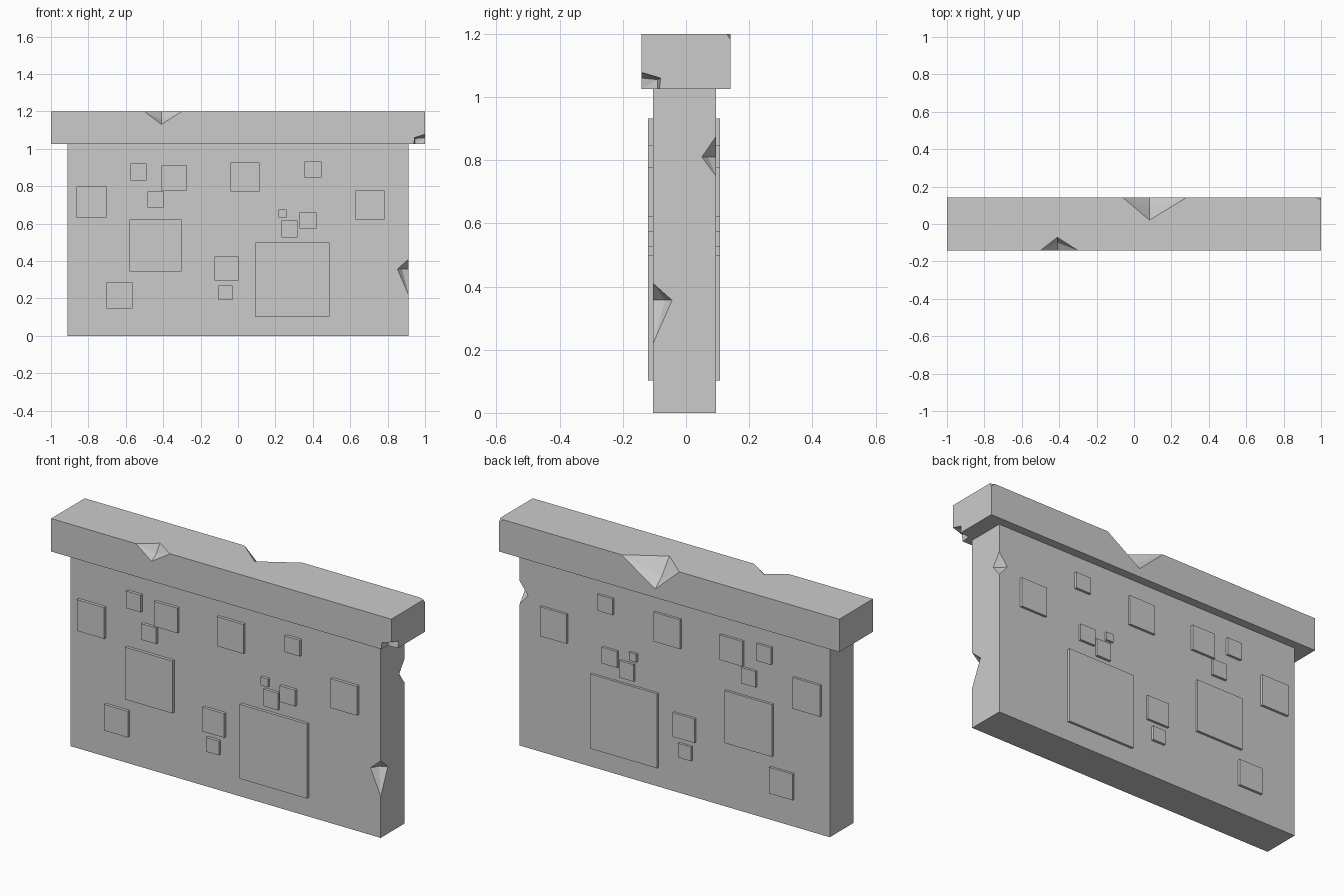
import bpy, bmesh
from mathutils import Vector

if "Cube" in bpy.data.objects:
    bpy.data.objects.remove(bpy.data.objects["Cube"])

CX, CY, Z0, Z1 = 1.0, 0.141, 1.025, 1.2        # cap half sizes and heights
BX, BF, BB = 0.912, -0.104, 0.095              # wall half width, front, back


def box(name, lo, hi):
    bm = bmesh.new()
    bmesh.ops.create_cube(bm, size=1)
    lo, hi = Vector(lo), Vector(hi)
    for v in bm.verts:
        v.co = Vector([(lo[i] + hi[i]) / 2 + v.co[i] * (hi[i] - lo[i]) for i in range(3)])
    return finish(name, bm)


def finish(name, bm):
    bmesh.ops.recalc_face_normals(bm, faces=bm.faces)
    me = bpy.data.meshes.new(name)
    bm.to_mesh(me)
    bm.free()
    ob = bpy.data.objects.new(name, me)
    bpy.context.collection.objects.link(ob)
    return ob


def chip(target, points):
    """Cut the convex hull of the points out of the target."""
    bm = bmesh.new()
    for p in points:
        bm.verts.new(p)
    res = bmesh.ops.convex_hull(bm, input=bm.verts)
    junk = {g for g in res["geom_interior"] + res["geom_unused"]
            if isinstance(g, bmesh.types.BMVert)}
    bmesh.ops.delete(bm, geom=list(junk), context='VERTS')
    cutter = finish("chip_cutter", bm)
    cutter.hide_render = True
    mod = target.modifiers.new("chip", 'BOOLEAN')
    mod.operation, mod.solver, mod.object = 'DIFFERENCE', 'EXACT', cutter
    bpy.context.view_layer.objects.active = target
    bpy.ops.object.modifier_apply(modifier=mod.name)
    bpy.data.objects.remove(cutter)


def edge_chip(target, a, b, mid, u, v, du, dv, su, sv):
    """Chip on edge a-b: u, v point into the two faces, du/dv is the dent
    depth at its deepest point and su/sv how far it spreads on each face."""
    a, b, u, v = map(Vector, (a, b, u, v))
    m = a.lerp(b, mid)
    chip(target, [a, b, m + u * su, m + v * sv, m + u * du + v * dv, m - (u + v) * 0.015])


# wall
wall = box("wall", (-BX, BF, 0), (BX, BB, Z0))
edge_chip(wall, (BX, BF, 0.22), (BX, BF, 0.41), 0.72,
          (-1, 0, 0), (0, 1, 0), 0.036, 0.038, 0.06, 0.06)
edge_chip(wall, (BX, BB, 0.75), (BX, BB, 0.875), 0.48,
          (-1, 0, 0), (0, -1, 0), 0.03, 0.025, 0.05, 0.045)

# cap
cap = box("cap", (-CX, -CY, Z0), (CX, CY, Z1))
edge_chip(cap, (-0.5, -CY, Z1), (-0.3, -CY, Z1), 0.45,
          (0, 1, 0), (0, 0, -1), 0.041, 0.045, 0.07, 0.07)
edge_chip(cap, (-0.06, CY, Z1), (0.28, CY, Z1), 0.42,
          (0, -1, 0), (0, 0, -1), 0.054, 0.085, 0.12, 0.13)
# broken cap corners
chip(cap, [(1.01, -CY - .01, Z0 - .01), (0.94, -CY, Z0), (1, -0.085, Z0), (1, -CY, 1.078),
           (0.945, -0.09, Z0), (0.945, -CY, 1.06), (1, -0.08, 1.06), (0.945, -0.09, 1.055)])
chip(cap, [(1.005, CY + .005, Z1 + .005), (0.975, CY, Z1), (1, CY - .012, Z1), (1, CY, Z1 - .018)])

# raised stones run through the wall: left, right, bottom, top
stones = [(-.575, -.489, .83, .921), (-.409, -.273, .777, .91), (-.864, -.703, .632, .798),
          (-.484, -.398, .686, .771), (-.58, -.302, .343, .621), (-.703, -.564, .145, .284),
          (-.04, .115, .771, .927), (.356, .447, .846, .932), (.628, .783, .621, .777),
          (.217, .259, .632, .675), (.329, .42, .573, .659), (.233, .318, .525, .616),
          (-.126, .003, .295, .423), (-.104, -.029, .193, .268), (.094, .489, .102, .498)]
for i, (x0, x1, z0, z1) in enumerate(stones):
    box(f"stone_{i + 1}", (x0, -0.12, z0), (x1, 0.108, z1))
